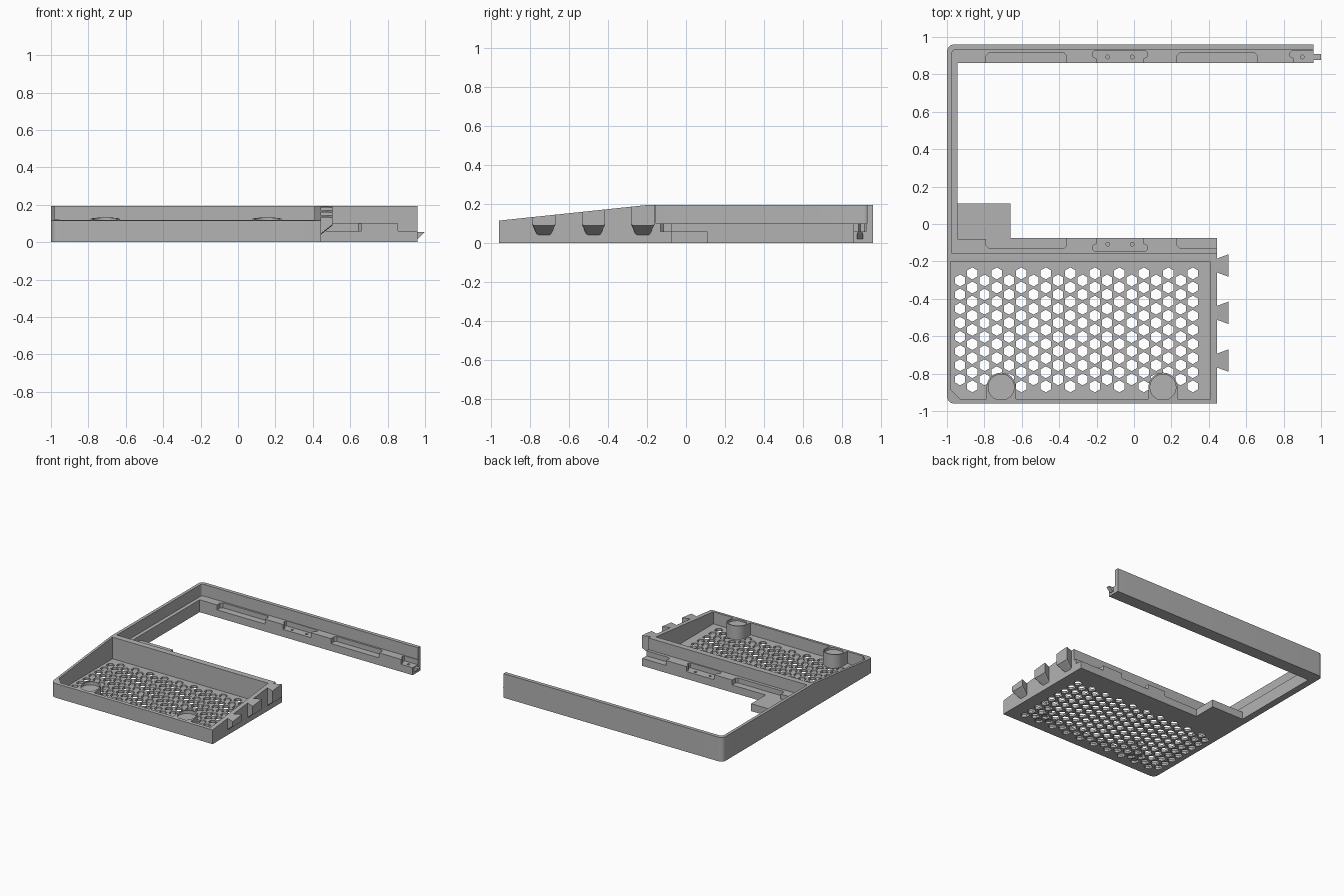
import bpy, bmesh, math
from mathutils import Vector

if "Cube" in bpy.data.objects:
    bpy.data.objects.remove(bpy.data.objects["Cube"])

grey = bpy.data.materials.new("warm_grey_plastic")
grey.diffuse_color = (0.45, 0.45, 0.45, 1)
grey.use_nodes = True
grey.node_tree.nodes["Principled BSDF"].inputs["Base Color"].default_value = grey.diffuse_color


def add_prism(bm, pts, lo, hi, axis="z"):
    """Extrude a closed 2D outline along z or x."""
    def at(p, d):
        return (p[0], p[1], d) if axis == "z" else (d, p[0], p[1])
    a = [bm.verts.new(at(p, lo)) for p in pts]
    b = [bm.verts.new(at(p, hi)) for p in pts]
    n = len(pts)
    bm.faces.new(a[::-1])
    bm.faces.new(b)
    for i in range(n):
        bm.faces.new((a[i], a[(i + 1) % n], b[(i + 1) % n], b[i]))


def make(name, prisms):
    bm = bmesh.new()
    for p in prisms:
        add_prism(bm, *p)
    bmesh.ops.recalc_face_normals(bm, faces=bm.faces)
    me = bpy.data.meshes.new(name)
    bm.to_mesh(me)
    bm.free()
    me.materials.append(grey)
    ob = bpy.data.objects.new(name, me)
    bpy.context.collection.objects.link(ob)
    return ob


def boolean(ob, prisms, op="DIFFERENCE"):
    tool = make("cutter", prisms)
    tool.hide_render = True
    bpy.context.view_layer.objects.active = ob
    m = ob.modifiers.new("cut", "BOOLEAN")
    m.operation, m.object, m.solver = op, tool, "EXACT"
    bpy.ops.object.modifier_apply(modifier=m.name)
    bpy.data.objects.remove(tool)


def rect(x0, x1, y0, y1):
    return [(x0, y0), (x1, y0), (x1, y1), (x0, y1)]


def arc(cx, cy, r, a0, a1, n):
    return [(cx + r * math.cos(math.radians(a0 + (a1 - a0) * i / n)),
             cy + r * math.sin(math.radians(a0 + (a1 - a0) * i / n))) for i in range(n + 1)]


def disc(cx, cy, r, n=32):
    return arc(cx, cy, r, 0, 360, n)[:-1]


TOP, LEDGE, LOW, FLOOR = 0.195, 0.10, 0.06, 0.02

# C-shaped case frame
outline = (arc(-0.96, -0.92, 0.04, 180, 270, 8) +
           [(0.445, -0.96), (0.445, -0.075), (-0.66, -0.075), (-0.66, 0.11),
            (-0.945, 0.11), (-0.945, 0.86), (0.96, 0.86), (0.96, 0.96)] +
           arc(-0.96, 0.92, 0.04, 90, 180, 8))
frame = make("case_frame", [(outline, 0, TOP)])

# opening above the ledges, leaving the thin outer wall
opening = ([(-0.975, -0.155), (1.1, -0.155), (1.1, 0.93)] +
           arc(-0.955, 0.91, 0.02, 90, 180, 5))
boolean(frame, [(opening, LEDGE, 0.4)])

# low corner tab
boolean(frame, [(rect(-0.945, -0.6, -0.08, 0.2), LOW, 0.3)])

# ledge pockets and screw pads, cut in from the opening side
def pocket(x0, x1, back, edge):
    s = 1 if back > edge else -1
    c = 0.015
    return [(x0, edge - s * 0.02), (x0, back - s * c), (x0 + c, back),
            (x1 - c, back), (x1, back - s * c), (x1, edge - s * 0.02)]


def pad(x0, x1, back, edge):
    s = 1 if back > edge else -1
    return [(x0 + 0.02, edge - s * 0.02), (x0 + 0.02, back - s * 0.04), (x0, back - s * 0.03),
            (x0, back - s * 0.008), (x0 + 0.008, back), (x1 - 0.008, back),
            (x1, back - s * 0.008), (x1, back - s * 0.03), (x1 - 0.02, back - s * 0.04),
            (x1 - 0.02, edge - s * 0.02)]


cuts = []
for back, edge, x_end in ((0.915, 0.86, 0.66), (-0.13, -0.075, 0.6)):
    cuts += [(pocket(-0.79, -0.36, back, edge), LOW, 0.15),
             (pocket(0.23, x_end, back, edge), LOW, 0.15)]
cuts += [(pad(-0.22, 0.07, 0.925, 0.86), LOW, 0.15),
         (pad(-0.22, 0.07, -0.145, -0.075), LOW, 0.15),
         (pad(0.835, 1.1, 0.925, 0.86), LOW, 0.15)]
boolean(frame, cuts)

# screw holes in the pads
holes = [(-0.14, 0.893), (-0.01, 0.893), (0.9, 0.893), (-0.14, -0.108), (-0.01, -0.108)]
boolean(frame, [(disc(x, y, 0.01, 16), 0.015, 0.15) for x, y in holes])

# dovetail tabs on the right of the tray, with sloped undersides
def dovetail(y):
    bm = bmesh.new()
    rings = []
    for x, h, z in ((0.43, 0.032, 0.03), (0.505, 0.06, 0.09)):
        rings.append([bm.verts.new((x, y + a, b)) for a, b in
                      ((-h * 0.8, z), (h * 0.8, z), (h, z + 0.005), (h, TOP), (-h, TOP), (-h, z + 0.005))])
    a, b = rings
    bm.faces.new(a[::-1])
    bm.faces.new(b)
    for i in range(6):
        j = (i + 1) % 6
        bm.faces.new((a[i], a[j], b[j], b[i]))
    bmesh.ops.recalc_face_normals(bm, faces=bm.faces)
    me = bpy.data.meshes.new("dovetail_tab")
    bm.to_mesh(me)
    bm.free()
    me.materials.append(grey)
    ob = bpy.data.objects.new("dovetail_tab", me)
    bpy.context.collection.objects.link(ob)
    return ob


tabs = [dovetail(y) for y in (-0.73, -0.475, -0.222)]

# tray cavity with chamfered front left corner
cavity = [(-0.98, -0.885), (-0.93, -0.935), (0.41, -0.935), (0.41, -0.203), (-0.98, -0.203)]
boolean(frame, [(cavity, FLOOR, 0.4)])

# sloped rim over the tray
slope = [(-1.06, 0.1045), (-0.2, TOP), (-0.2, 0.4), (-1.06, 0.4)]
for ob in [frame] + tabs:
    boolean(ob, [(slope, -1.2, 0.7, "x")])

# honeycomb vents
hexes = []
for col in range(20):
    x = -0.93 + col * 0.0655
    odd = col % 2
    for row in range(8 + odd):
        y = (-0.264 if odd else -0.302) - row * 0.0755
        hexes.append((arc(x, y, 0.032, 30, 330, 5), -0.1, 0.05))
boolean(frame, hexes)

# round foot seats behind the front wall, with shallow recesses
for cx in (-0.71, 0.155):
    cy = -0.873
    shape = [(cx - 0.078, -0.938), (cx + 0.078, -0.938)] + arc(cx, cy, 0.078, 0, 180, 24)
    seat = make("foot_seat", [(shape, FLOOR - 0.002, 0.16)])
    boolean(seat, [(slope, -1.2, 0.7, "x")])
    ob = make("seat_recess_cutter", [(disc(cx, cy, 0.069), 0.105, 0.2)])
    bpy.context.view_layer.objects.active = seat
    m = seat.modifiers.new("recess", "BOOLEAN")
    m.object, m.solver = ob, "EXACT"
    bpy.ops.object.modifier_apply(modifier=m.name)
    bpy.data.objects.remove(ob)

# hook at the end of the back rail
hook = make("rail_hook", [(rect(0.95, 1.0, 0.878, 0.908), 0.02, 0.055)])
for v in hook.data.vertices:
    if v.co.z < 0.03 and v.co.x > 0.97:
        v.co = Vector((0.965, v.co.y, 0.02))

# soft shading on the rounded corners
for ob in list(bpy.context.scene.objects):
    bpy.ops.object.select_all(action="DESELECT")
    ob.select_set(True)
    bpy.context.view_layer.objects.active = ob
    bpy.ops.object.shade_smooth_by_angle(angle=math.radians(25))
